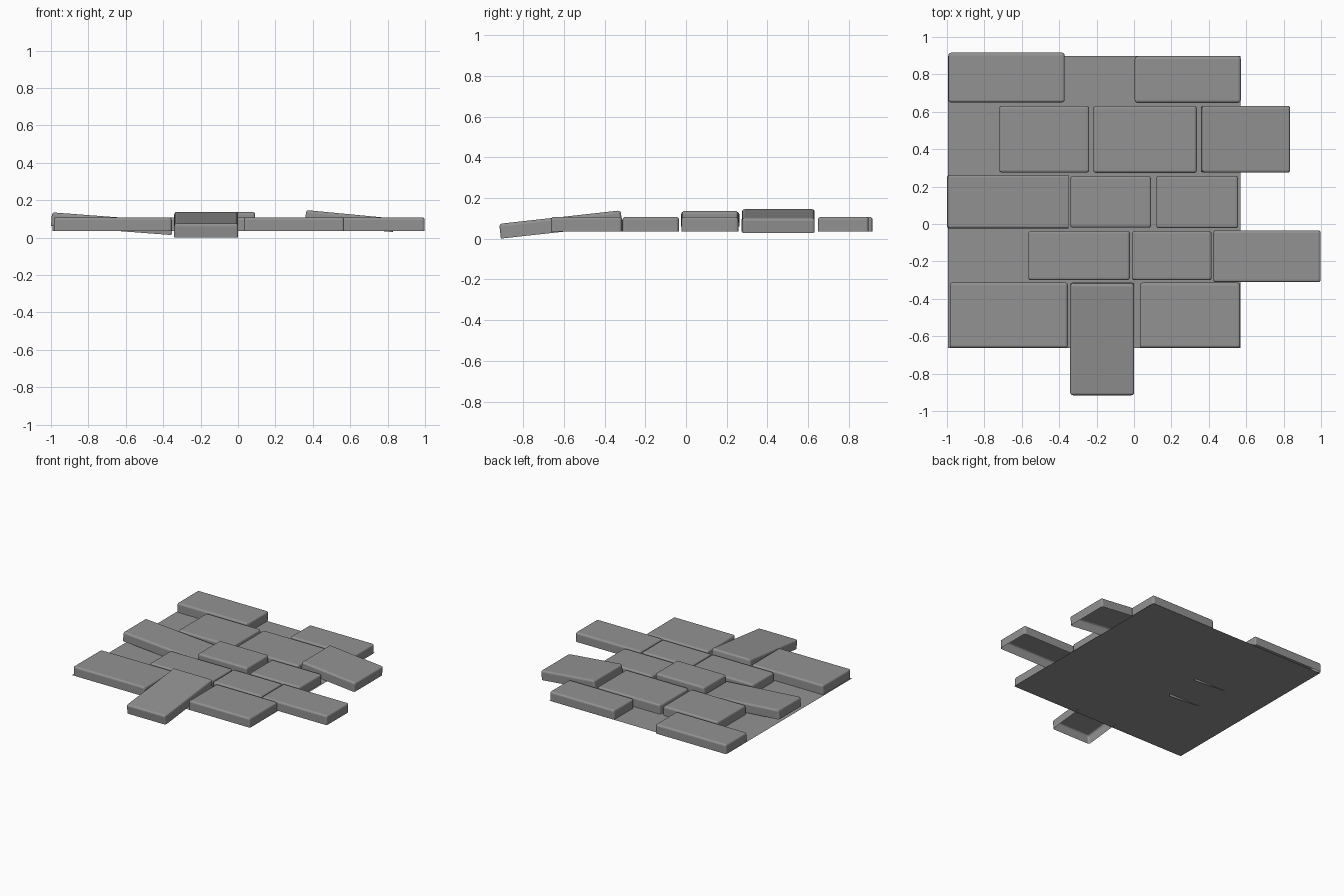
import bpy, bmesh
from mathutils import Vector

if "Cube" in bpy.data.objects:
    bpy.data.objects.remove(bpy.data.objects["Cube"])

H = 0.073          # brick height
BASE = 0.035       # level of the ground sheet

stone = bpy.data.materials.new("dark_stone")
stone.diffuse_color = (0.29, 0.29, 0.29, 1)
stone.use_nodes = True
stone.node_tree.nodes["Principled BSDF"].inputs["Base Color"].default_value = stone.diffuse_color


def make_object(name, bm):
    mesh = bpy.data.meshes.new(name)
    bm.to_mesh(mesh)
    bm.free()
    mesh.materials.append(stone)
    obj = bpy.data.objects.new(name, mesh)
    bpy.context.collection.objects.link(obj)
    return obj


def brick(name, x0, x1, y0, y1, zc=BASE + H / 2, rx=0.0, ry=0.0, open_end=False):
    """Open-bottomed brick shell with softened top and corner edges."""
    bm = bmesh.new()
    bmesh.ops.create_cube(bm, size=1)
    bmesh.ops.scale(bm, vec=Vector((x1 - x0, y1 - y0, H)), verts=bm.verts)
    bm.normal_update()
    gone = [f for f in bm.faces
            if f.normal.z < -0.9 or (open_end and f.normal.x > 0.9)]
    bmesh.ops.delete(bm, geom=gone, context='FACES')
    edges = [e for e in bm.edges if not e.is_boundary]
    bmesh.ops.bevel(bm, geom=edges, offset=0.014, segments=3,
                    profile=0.5, affect='EDGES')
    obj = make_object(name, bm)
    obj.location = ((x0 + x1) / 2, (y0 + y1) / 2, zc)
    obj.rotation_euler = (rx, ry, 0)
    return obj


# Ground sheet under the bricks
bm = bmesh.new()
bmesh.ops.create_grid(bm, x_segments=1, y_segments=1, size=0.5)
bmesh.ops.scale(bm, vec=Vector((1.565, 1.56, 1)), verts=bm.verts)
sheet = make_object("ground_sheet", bm)
sheet.location = (-0.2125, 0.118, BASE)

# Flat bricks, row by row from the back
flat = [
    (-0.992, -0.371, 0.65, 0.916), (0.004, 0.571, 0.648, 0.897),
    (-0.72, -0.24, 0.275, 0.632), (-0.217, 0.336, 0.273, 0.632),
    (0.119, 0.557, -0.022, 0.257),
    (-0.565, -0.022, -0.3, -0.038), (-0.012, 0.415, -0.3, -0.038),
    (0.423, 0.998, -0.311, -0.034),
    (-0.985, -0.354, -0.663, -0.313), (0.031, 0.568, -0.663, -0.314),
]
for i, b in enumerate(flat):
    brick(f"flat_brick_{i + 1}", *b)

# Raised and tilted bricks
brick("raised_brick", -0.34, 0.092, -0.02, 0.256, zc=0.1)
brick("tilted_brick_right", 0.36, 0.834, 0.275, 0.632, zc=0.088, ry=0.095)
brick("tilted_brick_left", -0.998, -0.351, -0.024, 0.262, zc=0.074, ry=0.075,
      open_end=True)
brick("tilted_brick_front", -0.341, 0.001, -0.915, -0.315, zc=0.07, rx=0.11)
